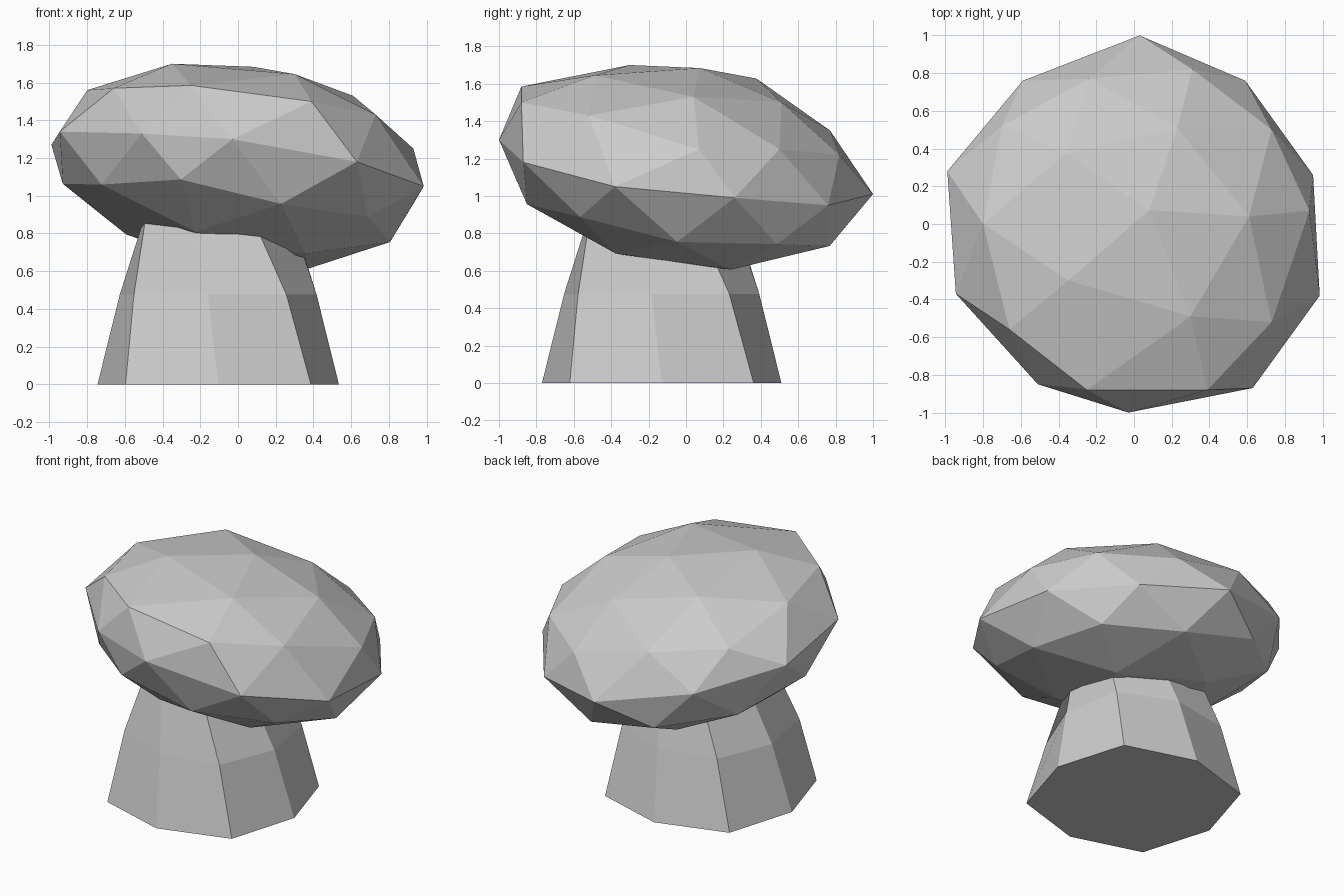
import bpy, bmesh
from math import sin, cos, pi, radians
from mathutils import Vector

if "Cube" in bpy.data.objects:
    bpy.data.objects.remove(bpy.data.objects["Cube"])


def finish(bm, name):
    bmesh.ops.recalc_face_normals(bm, faces=bm.faces)
    mesh = bpy.data.meshes.new(name)
    bm.to_mesh(mesh)
    bm.free()
    obj = bpy.data.objects.new(name, mesh)
    bpy.context.collection.objects.link(obj)
    return obj


# Stem: flared, slightly twisted octagon; rows are height, radius, corner radius, twist
bm = bmesh.new()
rings = []
for z, r_axis, r_corner, twist in [(0, 0.64, 0.695, 0), (0.475, 0.525, 0.575, -6),
                                   (0.93, 0.40, 0.41, -22)]:
    ring = []
    for i in range(8):
        r = r_corner if i % 2 else r_axis
        a = i * pi / 4 + radians(twist)
        ring.append(bm.verts.new((-0.105 + r * cos(a), -0.13 + r * sin(a), z)))
    rings.append(ring)
for low, high in zip(rings, rings[1:]):
    for i in range(8):
        j = (i + 1) % 8
        bm.faces.new((low[i], low[j], high[j], high[i]))
bm.faces.new(rings[0][::-1])
bm.faces.new(rings[-1])
finish(bm, "stem")

# Cap: squashed, tilted icosphere
bm = bmesh.new()
bmesh.ops.create_icosphere(bm, subdivisions=2, radius=1.0)
axis = Vector((0.155, 0.14, 1)).normalized()
tilt = Vector((0, 0, 1)).rotation_difference(axis).to_matrix()
for v in bm.verts:
    v.co = tilt @ Vector((v.co.x * 1.01, v.co.y * 1.01, v.co.z * 0.535)) + Vector((0, 0, 1.16))

# Hand-shaped uneven rim and shoulder: pull nearest cap points to these spots
rim = [(0.03, 1.0, 1.01), (0.59, 0.76, 0.95), (0.95, 0.26, 0.99), (0.985, -0.38, 1.05),
       (0.63, -0.87, 1.18), (-0.03, -1.0, 1.30), (-0.51, -0.85, 1.33),
       (-0.945, -0.37, 1.34), (-0.99, 0.28, 1.27), (-0.59, 0.76, 1.14)]
shoulder = [(0.93, 0.07, 1.25), (0.73, 0.50, 1.25), (0.31, 0.82, 1.22), (-0.24, 0.77, 1.35),
            (-0.70, 0.52, 1.40), (-0.80, 0.0, 1.56), (-0.66, -0.56, 1.57),
            (-0.25, -0.88, 1.585), (0.39, -0.88, 1.50), (0.73, -0.52, 1.43)]
crown = [(0.61, 0.04, 1.53), (0.23, 0.51, 1.50), (-0.35, -0.30, 1.70), (0.30, -0.49, 1.645)]
free = list(bm.verts)
for spot in map(Vector, rim + shoulder + crown):
    v = min(free, key=lambda w: (w.co - spot).length)
    v.co = spot
    free.remove(v)
finish(bm, "cap")
